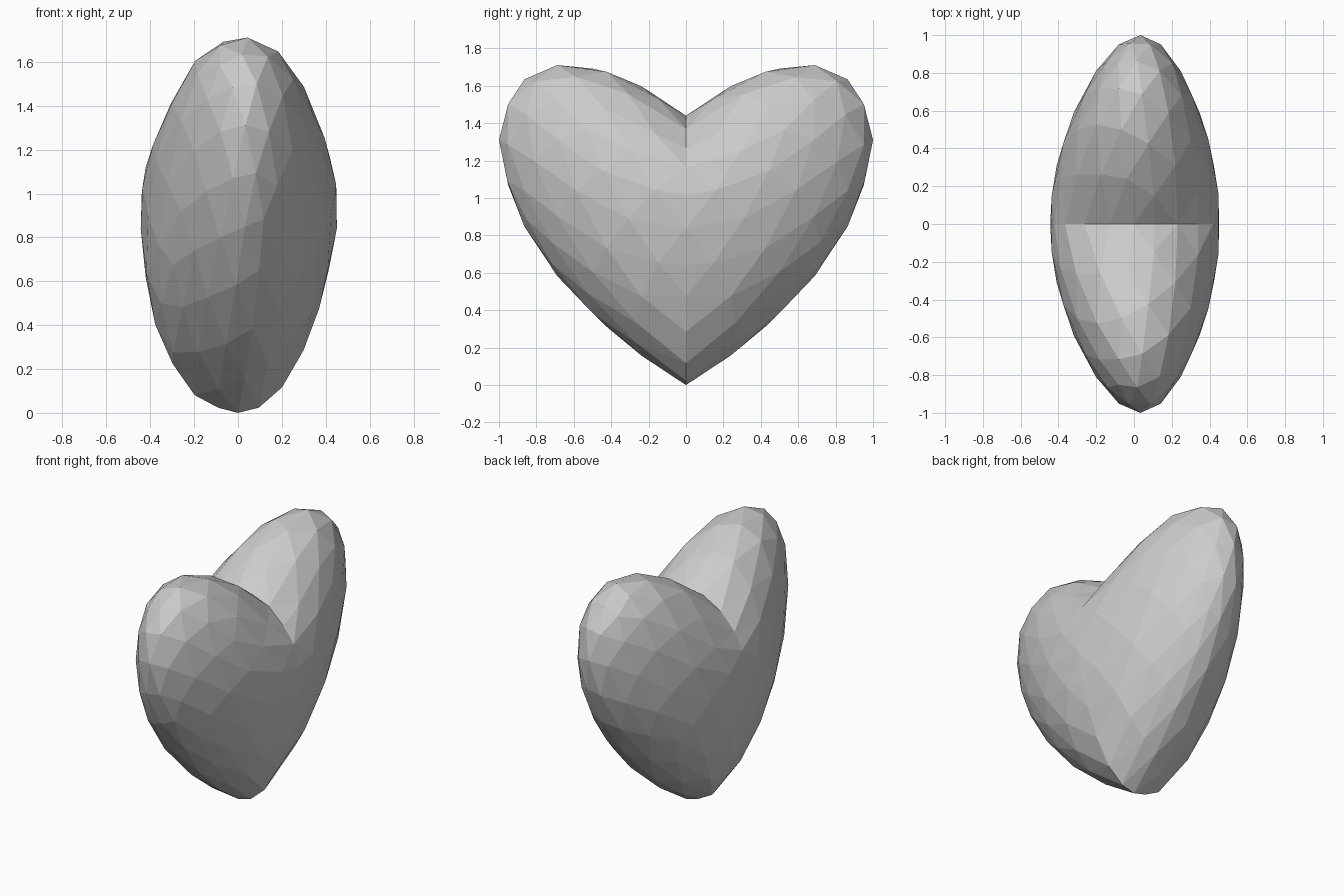
import bpy, bmesh, math
from mathutils import Matrix

if "Cube" in bpy.data.objects:
    bpy.data.objects.remove(bpy.data.objects["Cube"])

# Faceted ball, turned so its lower edge line runs along +x
bm = bmesh.new()
bmesh.ops.create_icosphere(bm, subdivisions=3, radius=1.0,
                           matrix=Matrix.Rotation(math.pi, 4, 'Z'))

# Split on the centre plane so the cleft and bottom point stay crisp
bmesh.ops.bisect_plane(bm, geom=bm.verts[:] + bm.edges[:] + bm.faces[:],
                       dist=1e-4, plane_co=(0, 0, 0), plane_no=(0, 1, 0))

# Bend the ball into a heart: lift the sides, thicken towards the top.
# The fold is sharp along the outline and rounded out on the broad faces.
for v in bm.verts:
    x, y, z = v.co
    a = abs(y)
    soft = 0.45 * x ** 4
    fold = math.hypot(a, soft) - 0.6 * soft
    lift = 0.59 * fold * math.sqrt((4 - fold) / 3)
    taper = 0.02 if x < 0 and z < 0 else 0.16     # fuller lower left face
    v.co.x = (0.447 * x * (1 + taper * z) * (1 - 0.22 * a * a)
              + 0.012 * (z + 0.3) * (1 - z * z) + 0.03 * a * a)
    v.co.z = 0.715 + lift + 0.72 * z * (1 + 0.14 * a - 0.06 * a ** 4)

# Stand on the ground
low = min(v.co.z for v in bm.verts)
for v in bm.verts:
    v.co.z -= low
bmesh.ops.recalc_face_normals(bm, faces=bm.faces[:])

mesh = bpy.data.meshes.new("heart")
bm.to_mesh(mesh)
bm.free()
heart = bpy.data.objects.new("heart", mesh)
bpy.context.collection.objects.link(heart)
